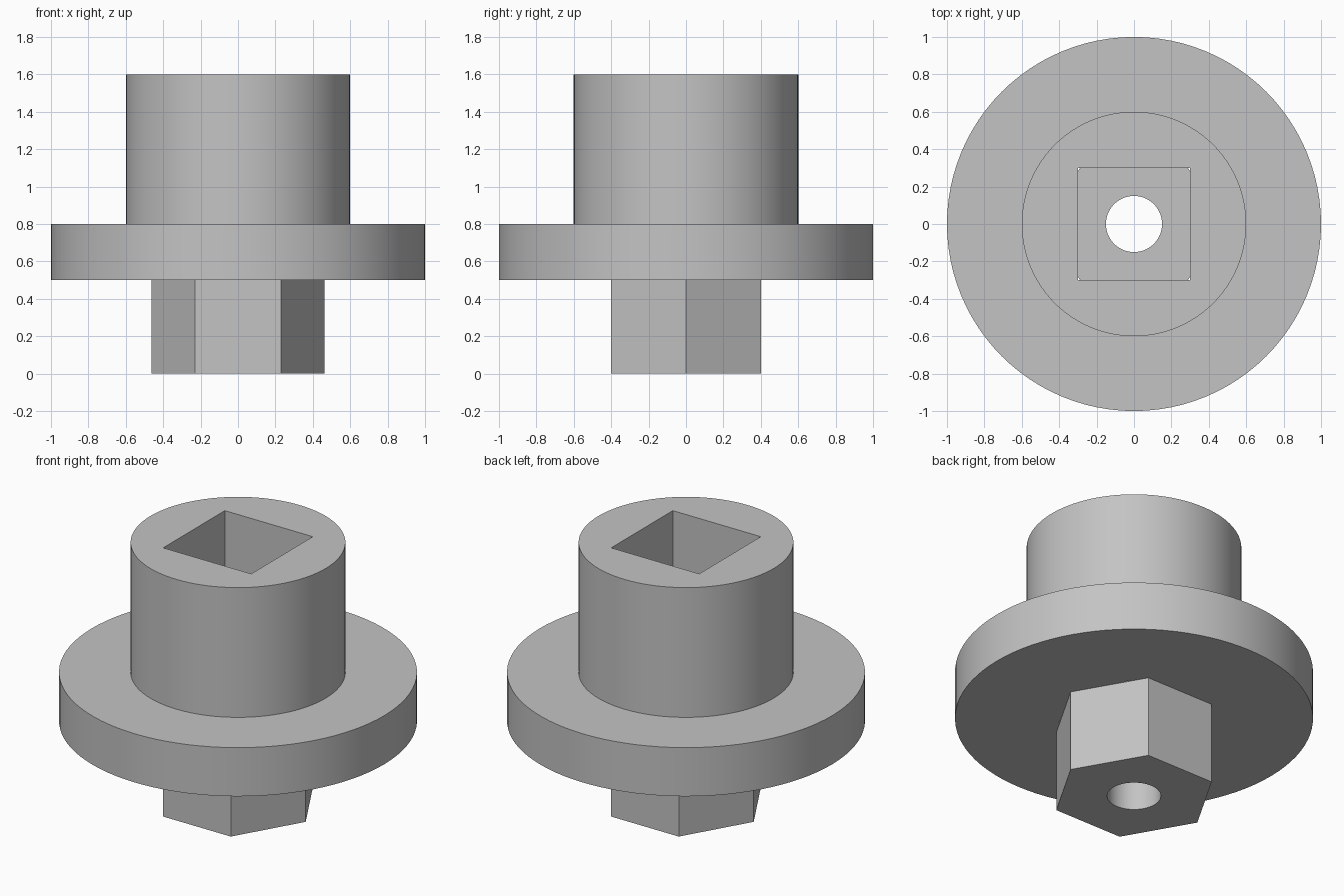
import bpy, bmesh
from math import cos, pi, radians, sin

cube = bpy.data.objects.get("Cube")
if cube:
    bpy.data.objects.remove(cube)

SEGMENTS = 96  # divisible by 24, so square and hexagon corners land on points

# One grey material
grey = bpy.data.materials.new("plain grey")
grey.use_nodes = True
colour = (0.55, 0.55, 0.55, 1)
grey.diffuse_color = colour
grey.node_tree.nodes["Principled BSDF"].inputs["Base Color"].default_value = colour


def outline(sides, size, angle):
    """Radius at an angle: a circle for no sides, else a polygon of that apothem."""
    if not sides:
        return size
    sector = 2 * pi / sides
    # flat sides face +y and -y
    offset = (angle - pi / 2 + sector / 2) % sector - sector / 2
    return size / cos(offset)


def ring_solid(name, loops):
    """Join (sides, size, z) outlines in order into a closed solid with a hole."""
    bm = bmesh.new()
    rings = []
    for sides, size, z in loops:
        ring = []
        for i in range(SEGMENTS):
            a = 2 * pi * i / SEGMENTS
            r = outline(sides, size, a)
            ring.append(bm.verts.new((r * cos(a), r * sin(a), z)))
        rings.append(ring)
    for lower, upper in zip(rings, rings[1:] + rings[:1]):
        for i in range(SEGMENTS):
            j = (i + 1) % SEGMENTS
            bm.faces.new((lower[i], lower[j], upper[j], upper[i]))
    bmesh.ops.recalc_face_normals(bm, faces=bm.faces[:])
    mesh = bpy.data.meshes.new(name)
    bm.to_mesh(mesh)
    bm.free()
    mesh.materials.append(grey)
    obj = bpy.data.objects.new(name, mesh)
    bpy.context.collection.objects.link(obj)
    bpy.ops.object.select_all(action="DESELECT")
    obj.select_set(True)
    bpy.context.view_layer.objects.active = obj
    bpy.ops.object.shade_smooth_by_angle(angle=radians(30))


# Flange and round hub, with the square socket running through both
ring_solid("flanged_hub", [
    (0, 1.0, 0.5), (0, 1.0, 0.8), (0, 0.6, 0.8), (0, 0.6, 1.6),
    (4, 0.3, 1.6), (4, 0.3, 0.5),
])

# Hexagonal stub with a round bore; its top is the socket floor
ring_solid("hex_stub", [
    (6, 0.4, 0.0), (6, 0.4, 0.5), (0, 0.15, 0.5), (0, 0.15, 0.0),
])
